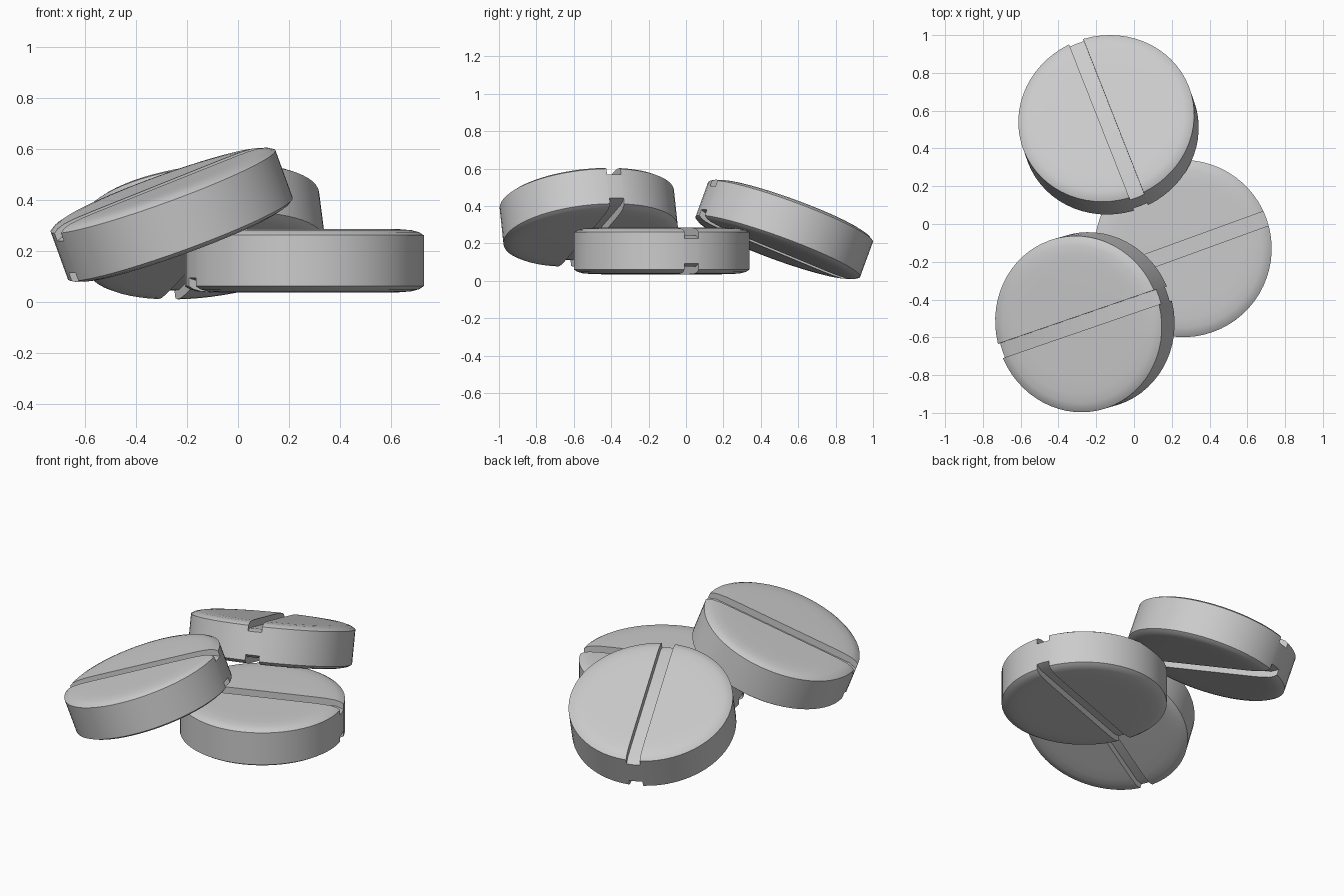
import bpy, bmesh
from math import cos, sin, radians, sqrt
from mathutils import Vector, Matrix

if "Cube" in bpy.data.objects:
    bpy.data.objects.remove(bpy.data.objects["Cube"])

SIDES = 64
# half profile of the tablet rim: (radius, height)
RIM = [(0.30, 0.125), (0.37, 0.124), (0.42, 0.120), (0.45, 0.112), (0.469, 0.100)]


def new_object(name, bm):
    bmesh.ops.recalc_face_normals(bm, faces=bm.faces)
    mesh = bpy.data.meshes.new(name)
    bm.to_mesh(mesh)
    bm.free()
    ob = bpy.data.objects.new(name, mesh)
    bpy.context.collection.objects.link(ob)
    return ob


def disc(name):
    """Round tablet body, lathed from the rim profile and its mirror."""
    bm = bmesh.new()
    rings = []
    for r, z in RIM + [(r, -z) for r, z in reversed(RIM)]:
        rings.append([bm.verts.new((r * cos(radians(360 * i / SIDES)),
                                    r * sin(radians(360 * i / SIDES)), z))
                      for i in range(SIDES)])
    for a, b in zip(rings, rings[1:]):
        for i in range(SIDES):
            j = (i + 1) % SIDES
            bm.faces.new((a[i], a[j], b[j], b[i]))
    bm.faces.new(rings[0])
    bm.faces.new(rings[-1])
    return new_object(name, bm)


def slot_cutter(name, side):
    """Bar along x whose floor dips at both ends; side is +1 top, -1 bottom."""
    bm = bmesh.new()
    outline = [(-0.52, 0.2), (-0.52, 0.05), (-0.42, 0.083),
               (0.42, 0.083), (0.52, 0.05), (0.52, 0.2)]
    face = bm.faces.new([bm.verts.new((x, -0.04, z * side)) for x, z in outline])
    ext = bmesh.ops.extrude_face_region(bm, geom=[face])
    moved = [v for v in ext["geom"] if isinstance(v, bmesh.types.BMVert)]
    bmesh.ops.translate(bm, verts=moved, vec=(0, 0.08, 0))
    ob = new_object(name, bm)
    ob.hide_render = True
    return ob


def tablet(name, centre, lean, heading):
    """lean: x, y of the axis direction; heading: slot angle seen from above."""
    ob = disc(name)
    cutters = [slot_cutter(name + "_slot_cutter", s) for s in (1, -1)]
    for c in cutters:
        mod = ob.modifiers.new("slot", 'BOOLEAN')
        mod.operation = 'DIFFERENCE'
        mod.solver = 'EXACT'
        mod.object = c
    bpy.ops.object.select_all(action='DESELECT')
    bpy.context.view_layer.objects.active = ob
    ob.select_set(True)
    for mod in list(ob.modifiers):
        bpy.ops.object.modifier_apply(modifier=mod.name)
    for c in cutters:
        bpy.data.objects.remove(c)
    bpy.ops.object.shade_smooth_by_angle(angle=radians(30))
    # orient: local z along the axis, local x along the slot
    nx, ny = lean
    n = Vector((nx, ny, sqrt(1 - nx * nx - ny * ny)))
    hx, hy = cos(radians(heading)), sin(radians(heading))
    d = Vector((hx, hy, -(hx * nx + hy * ny) / n.z)).normalized()
    rot = Matrix((d, n.cross(d), n)).transposed().to_4x4()
    ob.matrix_world = Matrix.Translation(centre) @ rot
    return ob


# flat tablet, with two more leaning around it
tablet("flat_tablet", (0.26, -0.13, 0.16), (0, 0), 20)
tablet("front_tablet", (-0.26, -0.52, 0.34), (-0.34, -0.10), 19)
tablet("back_tablet", (-0.135, 0.525, 0.275), (-0.12, 0.34), -68.5)
